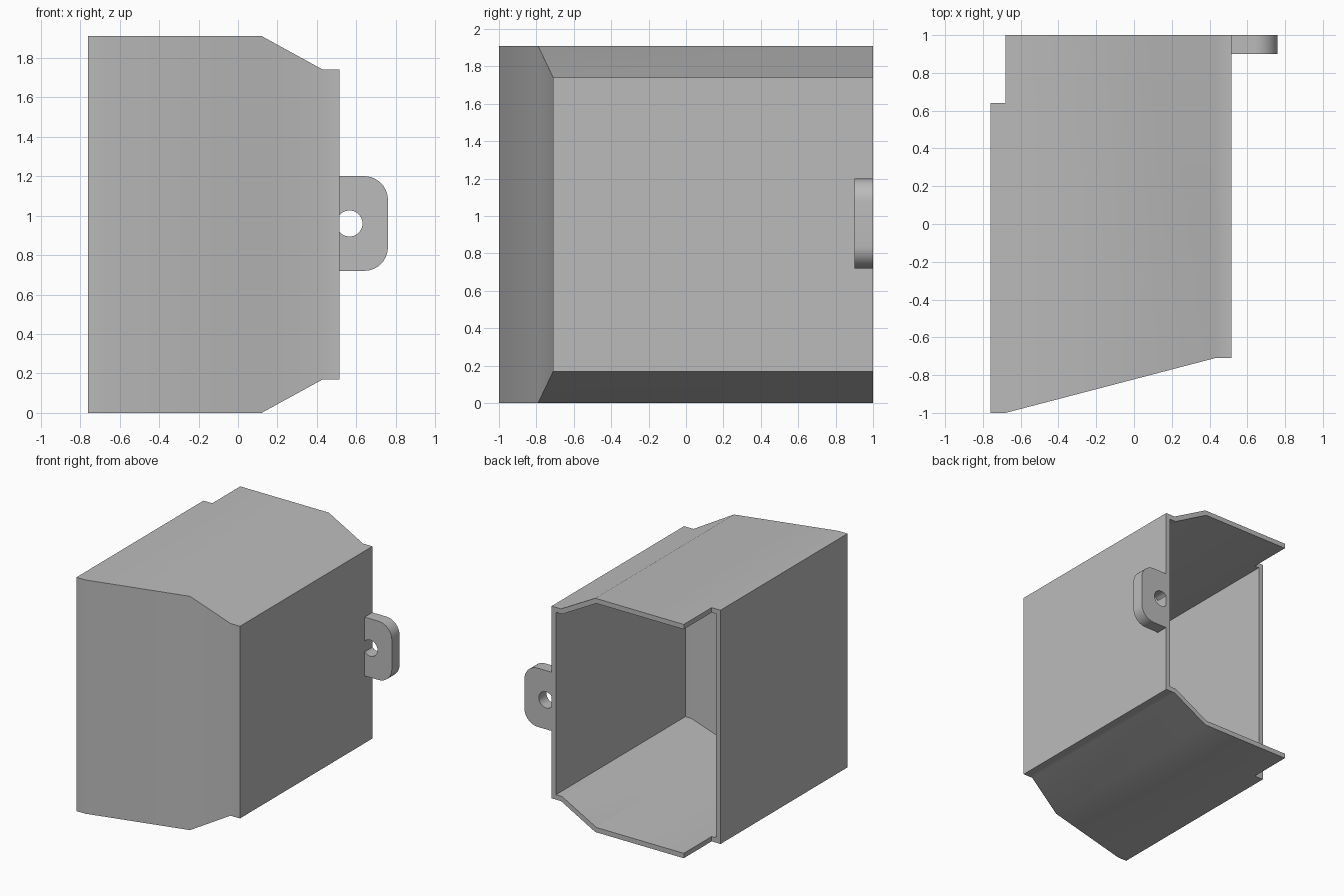
import bpy, bmesh, math

cube = bpy.data.objects.get("Cube")
if cube:
    bpy.data.objects.remove(cube, do_unlink=True)

HEIGHT = 1.91
WALL = 0.04

grey = bpy.data.materials.new("plain grey")
grey.use_nodes = True
COLOUR = (0.5, 0.5, 0.5, 1)
grey.diffuse_color = COLOUR
grey.node_tree.nodes["Principled BSDF"].inputs["Base Color"].default_value = COLOUR


def finish(name, bm):
    bmesh.ops.recalc_face_normals(bm, faces=bm.faces)
    mesh = bpy.data.meshes.new(name)
    bm.to_mesh(mesh)
    bm.free()
    mesh.materials.append(grey)
    obj = bpy.data.objects.new(name, mesh)
    bpy.context.collection.objects.link(obj)
    return obj


def lofted_box(name, stations, back):
    """Solid along x from stations (x, bottom z, front y), symmetric in height."""
    bm = bmesh.new()
    rings = []
    for x, z, front in stations:
        corners = [(front, z), (back, z), (back, HEIGHT - z), (front, HEIGHT - z)]
        rings.append([bm.verts.new((x, y, h)) for y, h in corners])
    for a, b in zip(rings, rings[1:]):
        for i in range(4):
            j = (i + 1) % 4
            bm.faces.new((a[i], a[j], b[j], b[i]))
    bm.faces.new(rings[0])
    bm.faces.new(rings[-1])
    return finish(name, bm)


def prism(name, points, y0, y1):
    """Extrude an x-z outline along y."""
    bm = bmesh.new()
    face = bm.faces.new([bm.verts.new((x, y0, z)) for x, z in points])
    out = bmesh.ops.extrude_face_region(bm, geom=[face])
    moved = [v for v in out["geom"] if isinstance(v, bmesh.types.BMVert)]
    bmesh.ops.translate(bm, verts=moved, vec=(0, y1 - y0, 0))
    return finish(name, bm)


def arc(cx, cz, radius, start, end, steps):
    angles = [math.radians(start + (end - start) * i / steps) for i in range(steps + 1)]
    return [(cx + radius * math.cos(a), cz + radius * math.sin(a)) for a in angles]


def activate(obj):
    bpy.ops.object.select_all(action='DESELECT')
    obj.select_set(True)
    bpy.context.view_layer.objects.active = obj


def cut(obj, cutter):
    activate(obj)
    mod = obj.modifiers.new("cut", 'BOOLEAN')
    mod.operation = 'DIFFERENCE'
    mod.solver = 'EXACT'
    mod.object = cutter
    bpy.ops.object.modifier_apply(modifier=mod.name)
    bpy.data.objects.remove(cutter, do_unlink=True)


# Housing: chamfered shell with a slanted front and an open back
outline = [(-0.76, 0, -1), (-0.68, 0, -1), (0.12, 0, -0.791),
           (0.43, 0.17, -0.71), (0.515, 0.17, -0.71)]
housing = lofted_box("housing", outline, 1)

inner = [(x - 0.01, z + WALL, y + WALL) for x, z, y in outline]
inner[0] = (outline[0][0] + WALL,) + inner[0][1:]
inner[-1] = (outline[-1][0] - WALL,) + inner[-1][1:]
cut(housing, lofted_box("cavity_cutter", inner, 1.2))

# Step at the back of the tall side wall
step = [(-0.9, -0.1), (-0.68, -0.1), (-0.68, 2.1), (-0.9, 2.1)]
cut(housing, prism("step_cutter", step, 0.64, 1.2))

# Mounting tab with rounded outer corners and a screw hole
R = 0.12
low, high, edge = 0.72, 1.2, 0.76
tab_points = ([(0.49, low)] + arc(edge - R, low + R, R, -90, 0, 10)
              + arc(edge - R, high - R, R, 0, 90, 10) + [(0.49, high)])
tab = prism("mounting_tab", tab_points, 0.9, 1)
cut(tab, prism("hole_cutter", arc(0.565, 0.96, 0.066, 0, 350, 35), 0.8, 1.1))

for obj in (housing, tab):
    activate(obj)
    bpy.ops.object.shade_smooth_by_angle(angle=math.radians(30))
